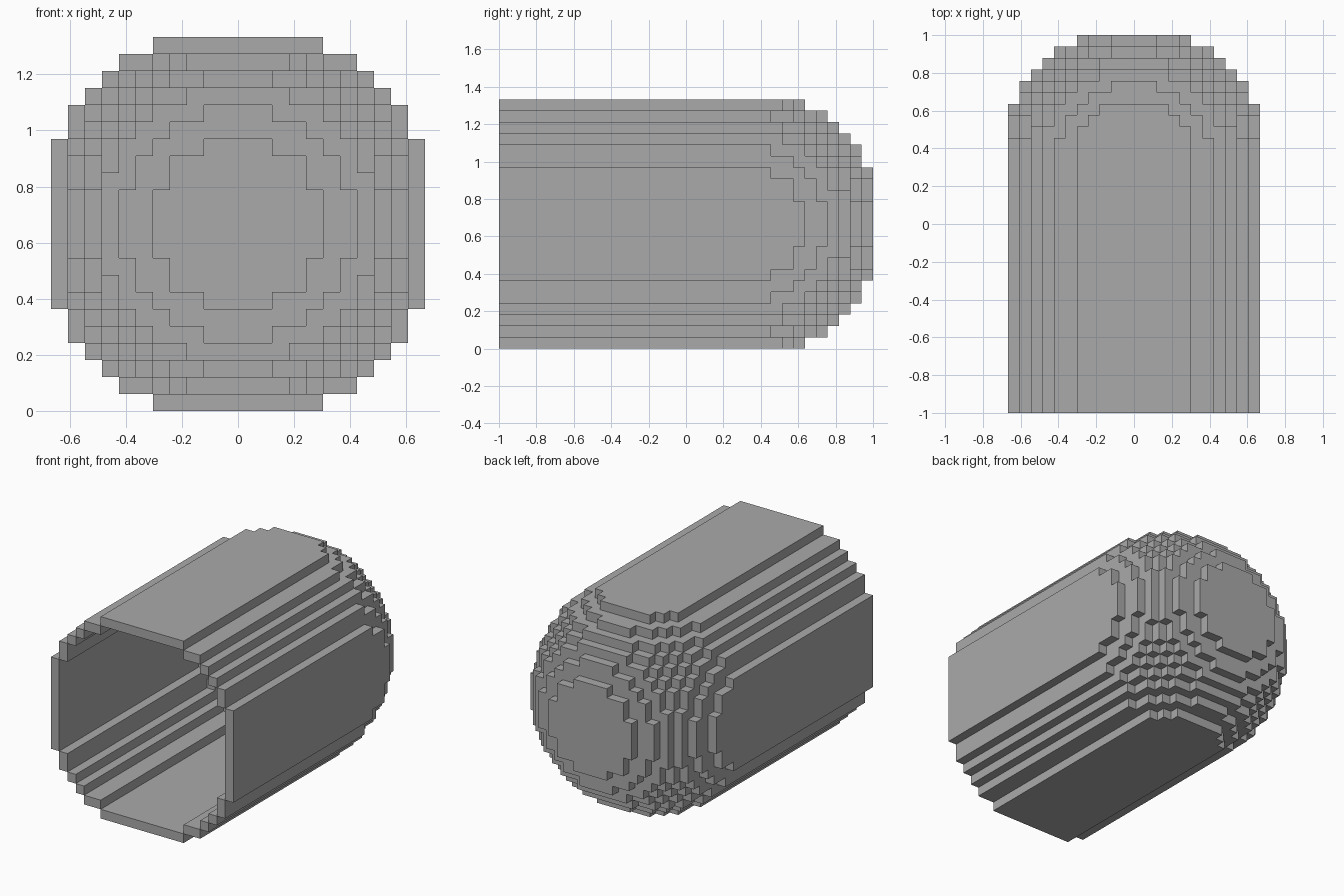
import bpy, bmesh
from mathutils import Vector

cube = bpy.data.objects.get("Cube")
if cube:
    bpy.data.objects.remove(cube, do_unlink=True)

R = 11                    # radius in blocks
S = 2 / 33                # block size
DOME_Y = 1 - R * S        # start of the domed end

grey = bpy.data.materials.new("mid grey")
grey.use_nodes = True
grey.diffuse_color = (0.4, 0.4, 0.4, 1)
grey.node_tree.nodes["Principled BSDF"].inputs["Base Color"].default_value = (0.4, 0.4, 0.4, 1)

# Block edges along y: one long block for the tube, then single dome blocks
y_edges = [-1] + [DOME_Y + k * S for k in range(1, R + 1)]


def solid(i, k, j):
    """True inside the round-ended cylinder (i along x, k along y, j along z)."""
    if not (-R <= i < R and -R <= j < R and k < R):
        return False
    x, y, z = i + 0.5, max(k, 0) + 0.5, j + 0.5
    return x * x + y * y + 0.99 * z * z <= 136.1


DIRS = [(1, 0, 0), (-1, 0, 0), (0, 1, 0), (0, -1, 0), (0, 0, 1), (0, 0, -1)]


def step(c, d):
    return tuple(a + b for a, b in zip(c, d))


# Keep only the blocks that touch the outside, leaving a thin hollow shell
shell = {c for c in ((i, k, j) for i in range(-R, R) for k in range(R) for j in range(-R, R))
         if solid(*c) and any(not solid(*step(c, d)) for d in DIRS)}

# Add a quad wherever a shell block meets empty space
bm = bmesh.new()
verts = {}


def corner(i, k, j):
    if (i, k, j) not in verts:
        verts[i, k, j] = bm.verts.new((i * S, y_edges[k], (j + R) * S))
    return verts[i, k, j]


for c in sorted(shell):
    for d in DIRS:
        if step(c, d) in shell:
            continue
        axis = next(a for a in range(3) if d[a])
        u, v = (axis + 1) % 3, (axis + 2) % 3
        loop = [(0, 0), (1, 0), (1, 1), (0, 1)]
        if d[axis] < 0:
            loop.reverse()
        quad = []
        for du, dv in loop:
            p = list(c)
            p[axis] += d[axis] > 0
            p[u] += du
            p[v] += dv
            quad.append(corner(*p))
        bm.faces.new(quad)

mesh = bpy.data.meshes.new("hollow_capsule_shell")
bm.to_mesh(mesh)
bm.free()
mesh.materials.append(grey)
bpy.context.collection.objects.link(bpy.data.objects.new("hollow_capsule_shell", mesh))
